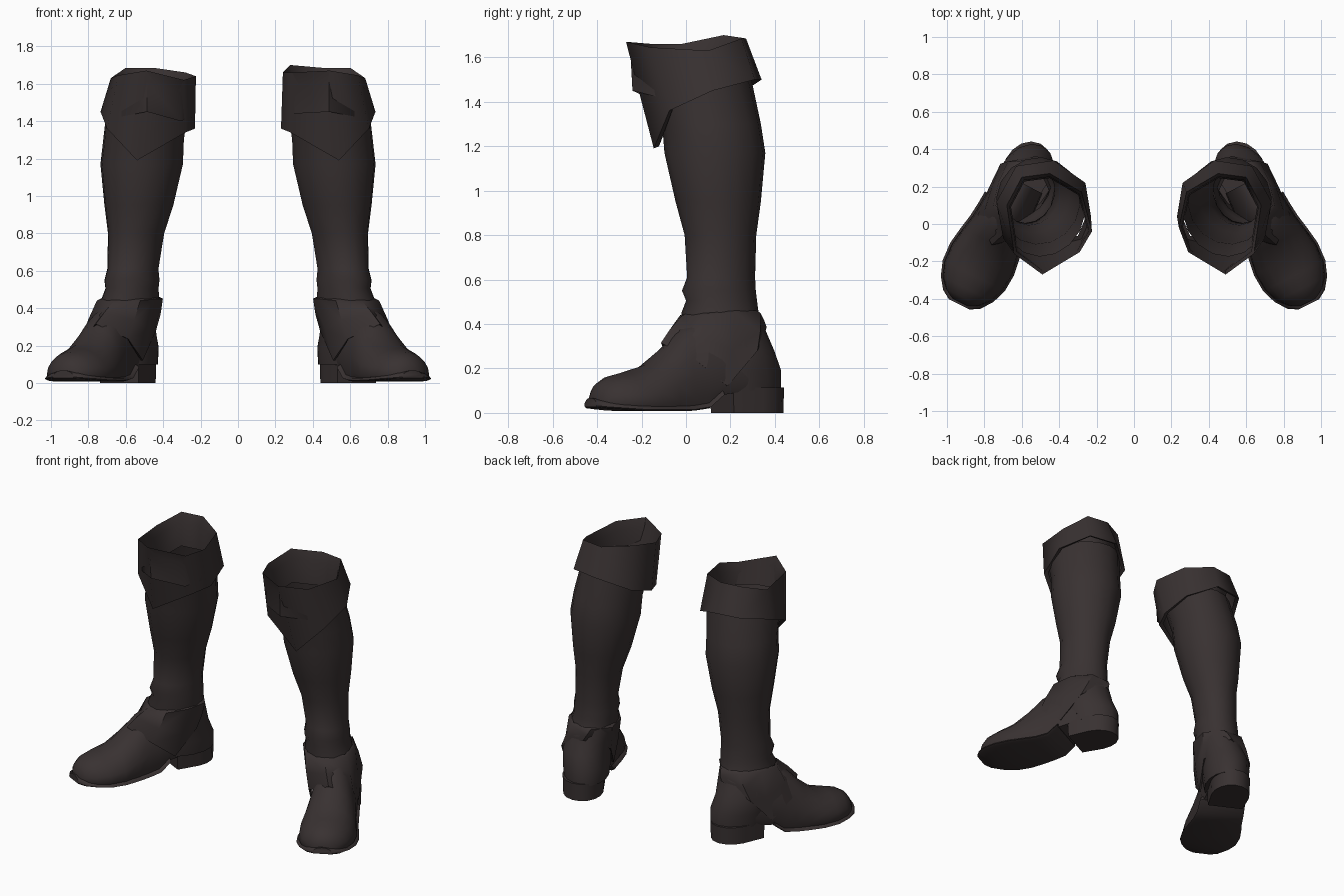
import bpy, bmesh, math

if "Cube" in bpy.data.objects:
    bpy.data.objects.remove(bpy.data.objects["Cube"])

leather = bpy.data.materials.new("dark brown leather")
leather.use_nodes = True
COLOUR = (0.040, 0.031, 0.031, 1)
leather.diffuse_color = COLOUR
bsdf = leather.node_tree.nodes["Principled BSDF"]
bsdf.inputs["Base Color"].default_value = COLOUR
bsdf.inputs["Roughness"].default_value = 0.8

# The foot is turned outward: s runs heel to toe, v runs outward
ORIGIN = (0.515, 0.40)
FORWARD = (0.45, -0.89)
OUTWARD = (0.89, 0.45)


def foot_point(s, v, z):
    return (ORIGIN[0] + s * FORWARD[0] + v * OUTWARD[0],
            ORIGIN[1] + s * FORWARD[1] + v * OUTWARD[1], z)


def loft(name, side, rings, cap_start=False, cap_end=False, angle=50):
    """Skin closed rings of equal length; side mirrors the part."""
    bm = bmesh.new()
    loops = [[bm.verts.new((x * side, y, z)) for x, y, z in r] for r in rings]
    n = len(rings[0])
    for a, b in zip(loops, loops[1:]):
        for i in range(n):
            j = (i + 1) % n
            bm.faces.new((a[i], a[j], b[j], b[i]))
    if cap_start:
        bm.faces.new(loops[0])
    if cap_end:
        bm.faces.new(loops[-1])
    bmesh.ops.recalc_face_normals(bm, faces=bm.faces)
    mesh = bpy.data.meshes.new(name)
    bm.to_mesh(mesh)
    bm.free()
    mesh.materials.append(leather)
    obj = bpy.data.objects.new(name, mesh)
    bpy.context.collection.objects.link(obj)
    bpy.ops.object.select_all(action='DESELECT')
    obj.select_set(True)
    bpy.context.view_layer.objects.active = obj
    bpy.ops.object.shade_smooth_by_angle(angle=math.radians(angle))
    return obj


def oval(z, cx, cy, along, across, n=16):
    """Horizontal oval lined up with the foot."""
    ring = []
    for i in range(n):
        t = math.tau * i / n
        a, b = along * math.cos(t), across * math.sin(t)
        ring.append((cx + a * FORWARD[0] + b * OUTWARD[0],
                     cy + a * FORWARD[1] + b * OUTWARD[1], z))
    return ring


def arch(s, w, top, bottom, n=10):
    """Upright foot section: rounded above, flat below."""
    low = bottom + 0.15 * (top - bottom)
    pts = [foot_point(s, w * math.cos(math.pi * i / n),
                      low + (top - low) * math.sin(math.pi * i / n))
           for i in range(n + 1)]
    return pts + [foot_point(s, -w * 0.9, bottom), foot_point(s, w * 0.9, bottom)]


def shrink(ring, f, dz):
    cx = sum(p[0] for p in ring) / len(ring)
    cy = sum(p[1] for p in ring) / len(ring)
    return [(cx + (x - cx) * f, cy + (y - cy) * f, z + dz) for x, y, z in ring]


# Leg and heel counter: height, centre x, centre y, half length, half width
SHAFT = [(1.50, .48, .06, .24, .215), (1.30, .505, .115, .225, .215),
         (1.17, .515, .13, .23, .22), (0.95, .53, .145, .195, .183),
         (0.80, .545, .155, .165, .148), (0.61, .562, .158, .158, .133),
         (0.55, .567, .148, .172, .143), (0.505, .567, .16, .165, .138),
         (0.45, .575, .153, .180, .150), (0.35, .585, .19, .185, .145),
         (0.28, .595, .215, .19, .150), (0.19, .585, .23, .21, .150),
         (0.10, .58, .24, .20, .140)]
# Foot: distance, half width, top, bottom
FOOT = [(.20, .13, .40, .10), (.33, .138, .42, .08), (.40, .142, .41, .025),
        (.48, .15, .375, .014), (.56, .165, .295, .012), (.66, .18, .215, .012),
        (.76, .174, .185, .014), (.84, .145, .165, .02), (.89, .10, .135, .025),
        (.92, .05, .09, .03)]
# Turned-down cuff, from the front tip round by the inner side
CUFF_TOP = [(.49, -.27, 1.67), (.29, -.15, 1.66), (.24, -.02, 1.66),
            (.28, .17, 1.70), (.45, .27, 1.685), (.60, .25, 1.685),
            (.68, .10, 1.63), (.64, -.16, 1.645)]
CUFF_LOW = [(.54, -.145, 1.19), (.28, -.08, 1.34), (.23, .04, 1.36),
            (.26, .22, 1.42), (.43, .34, 1.50), (.63, .31, 1.50),
            (.735, .12, 1.45), (.70, -.075, 1.36)]
# Ankle wrap, half outline from front to back: distance, half width, height
WRAP_TOP = [(.445, 0, .435), (.385, .13, .44), (.25, .163, .45),
            (.11, .128, .45), (.055, 0, .45)]
WRAP_LOW = [(.57, 0, .315), (.46, .14, .235), (.31, .152, .12),
            (.16, .155, .28), (.035, 0, .385)]


def wrap_ring(half, shift):
    mirrored = [(s, -v, z) for s, v, z in half[-2:0:-1]]
    return [foot_point(s, v + shift, z) for s, v, z in half + mirrored]


for side, label in ((1, "left"), (-1, "right")):
    loft(label + "_shaft", side, [oval(*r) for r in SHAFT], cap_end=True)
    loft(label + "_foot", side, [arch(*r) for r in FOOT], True, True)

    # Sole edge standing slightly proud of the foot
    rim = [arch(s + (.012 if s > .85 else 0), w + .012, b + .038, b - .004)
           for s, w, t, b in FOOT[1:]]
    loft(label + "_sole", side, rim, True, True, 40)

    # Heel block with a rounded back and flat front, and its top lip
    outline = [(.12 - .15 * math.sin(math.pi * i / 8),
                .125 * math.cos(math.pi * i / 8)) for i in range(9)]
    outline += [(.265, -.115), (.265, .115)]
    heel = [[foot_point(s, v, z) for s, v in outline] for z in (0, .115)]
    loft(label + "_heel", side, [heel[0], shrink(heel[1], 1.03, 0)], True, True, 40)

    # Ankle wrap, pointed down at the arch on both sides
    top, low = wrap_ring(WRAP_TOP, -.055), wrap_ring(WRAP_LOW, -.012)
    middle = [tuple((p + q) / 2 for p, q in zip(a, b)) for a, b in zip(top, low)]
    loft(label + "_ankle_wrap", side,
         [shrink(top, .9, .01), top, shrink(middle, 1.03, 0), low,
          shrink(low, .92, 0)])

    # Cuff; the right one sags on the inner side and pulls out to a point
    edge = list(CUFF_TOP)
    if side < 0:
        edge[1:4] = [(x, y, z - .04) for x, y, z in edge[1:4]]
        edge[2] = (.225, -.04, 1.64)
    loft(label + "_cuff", side,
         [shrink(CUFF_LOW, .9, .01), CUFF_LOW, edge,
          shrink(edge, .93, -.06), shrink(edge, .9, -.22)], angle=60)
